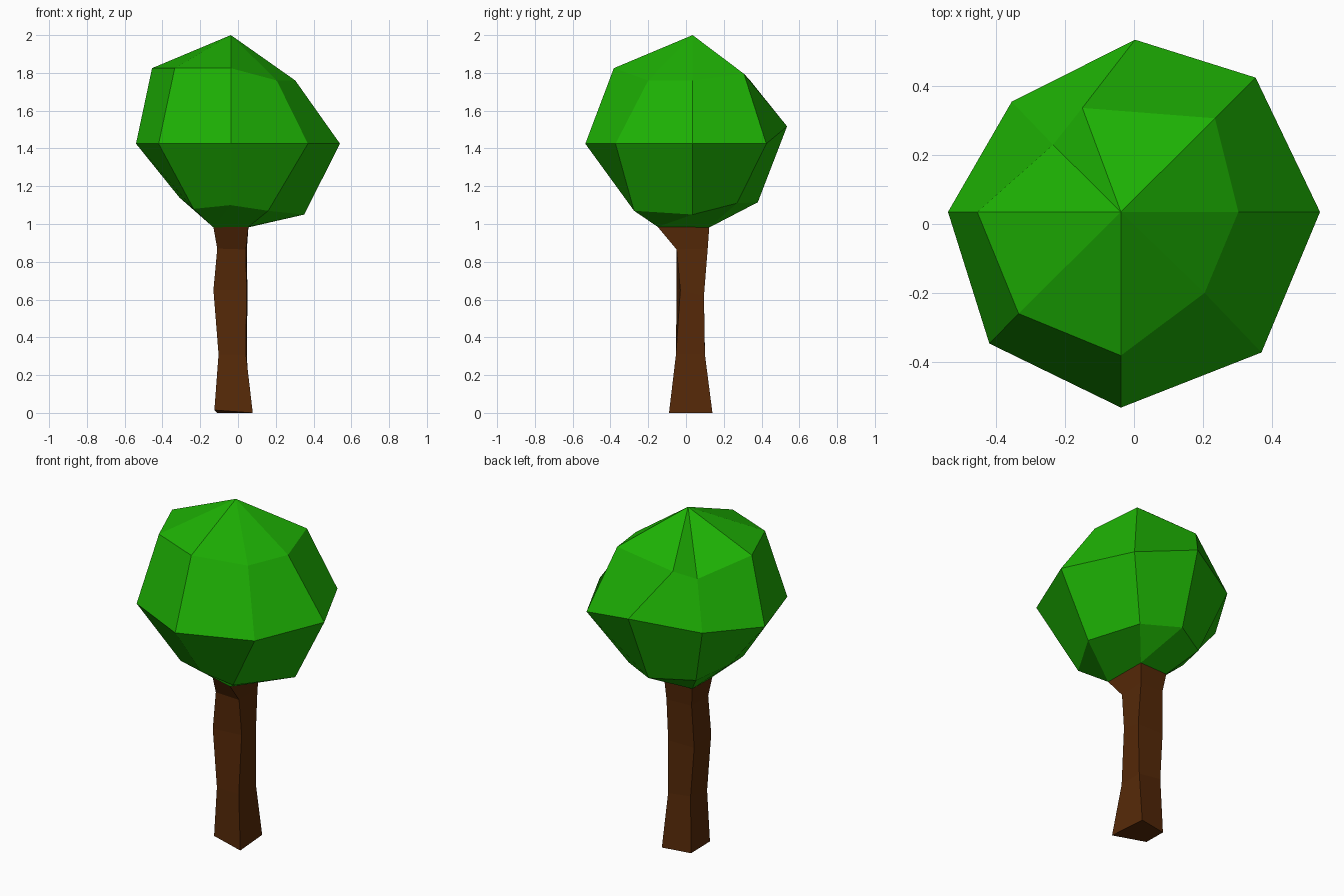
import bpy, bmesh


def material(name, rgb):
    m = bpy.data.materials.new(name)
    m.diffuse_color = (*rgb, 1)
    return m


def loft(name, rings, mat, cap_bottom=False, apex=None):
    """Skin a stack of rings (bottom to top), optionally capped or with an apex fan."""
    bm = bmesh.new()
    loops = [[bm.verts.new(p) for p in ring] for ring in rings]
    n = len(loops[0])
    for lo, hi in zip(loops, loops[1:]):
        for i in range(n):
            j = (i + 1) % n
            bm.faces.new((lo[j], hi[j], hi[i], lo[i]))
    if cap_bottom:
        bm.faces.new(loops[0][::-1])
    if apex:
        tip = bm.verts.new(apex)
        for i in range(n):
            bm.faces.new((loops[-1][i], loops[-1][(i + 1) % n], tip))
    # repeated ring points collapse quads to triangles
    bmesh.ops.remove_doubles(bm, verts=bm.verts, dist=0.0005)
    me = bpy.data.meshes.new(name)
    bm.to_mesh(me)
    bm.free()
    me.materials.append(mat)
    ob = bpy.data.objects.new(name, me)
    bpy.context.collection.objects.link(ob)
    return ob


leaf_green = material("leaf green", (0.0125, 0.44, 0.0012))
bark_brown = material("bark brown", (0.092, 0.022, 0.0025))

# Trunk: crooked four-sided rings, front left corner first, going round the front
neck = [(-0.13, -0.06, 0.982), (0.055, -0.15, 0.985),
        (0.055, 0.123, 0.982), (-0.125, 0.12, 0.98)]
trunk = [
    [(-0.125, -0.045, 0.015), (0.078, -0.09, 0), (0.06, 0.14, 0), (-0.11, 0.11, 0)],
    [(-0.103, -0.05, 0.31), (0.042, -0.053, 0.31), (0.047, 0.10, 0.31), (-0.10, 0.10, 0.33)],
    [(-0.13, -0.05, 0.65), (0.045, -0.03, 0.65), (0.05, 0.095, 0.62), (-0.12, 0.095, 0.62)],
    [(-0.11, -0.05, 0.87), (0.042, -0.05, 0.865), (0.047, 0.115, 0.87), (-0.11, 0.105, 0.87)],
    neck,
]
loft("trunk", trunk, bark_brown, cap_bottom=True)

# Crown: irregular eight-sided rings, starting at the left, going round the front;
# its open underside fans out from the four corners of the trunk top
fl, fr, br, bl = neck
base = [bl, fl, fl, fr, fr, br, br, bl]
lower = [(-0.31, 0.035, 1.14), (-0.235, -0.20, 1.08), (-0.04, -0.285, 1.10),
         (0.16, -0.275, 1.07), (0.35, 0.035, 1.05), (0.185, 0.27, 1.11),
         (-0.02, 0.38, 1.115), (-0.24, 0.25, 1.11)]
middle = [(-0.54, 0.035, 1.425), (-0.42, -0.347, 1.425), (-0.038, -0.533, 1.425),
          (0.37, -0.373, 1.425), (0.54, 0.035, 1.425), (0.353, 0.425, 1.425),
          (0.003, 0.535, 1.517), (-0.355, 0.355, 1.46)]
upper = [(-0.455, 0.035, 1.825), (-0.335, -0.26, 1.825), (-0.038, -0.382, 1.825),
         (0.205, -0.20, 1.76), (0.303, 0.035, 1.76), (0.235, 0.307, 1.795),
         (-0.15, 0.337, 1.763), (-0.235, 0.23, 1.70)]
loft("crown", [base, lower, middle, upper], leaf_green, apex=(-0.038, 0.035, 2.0))
